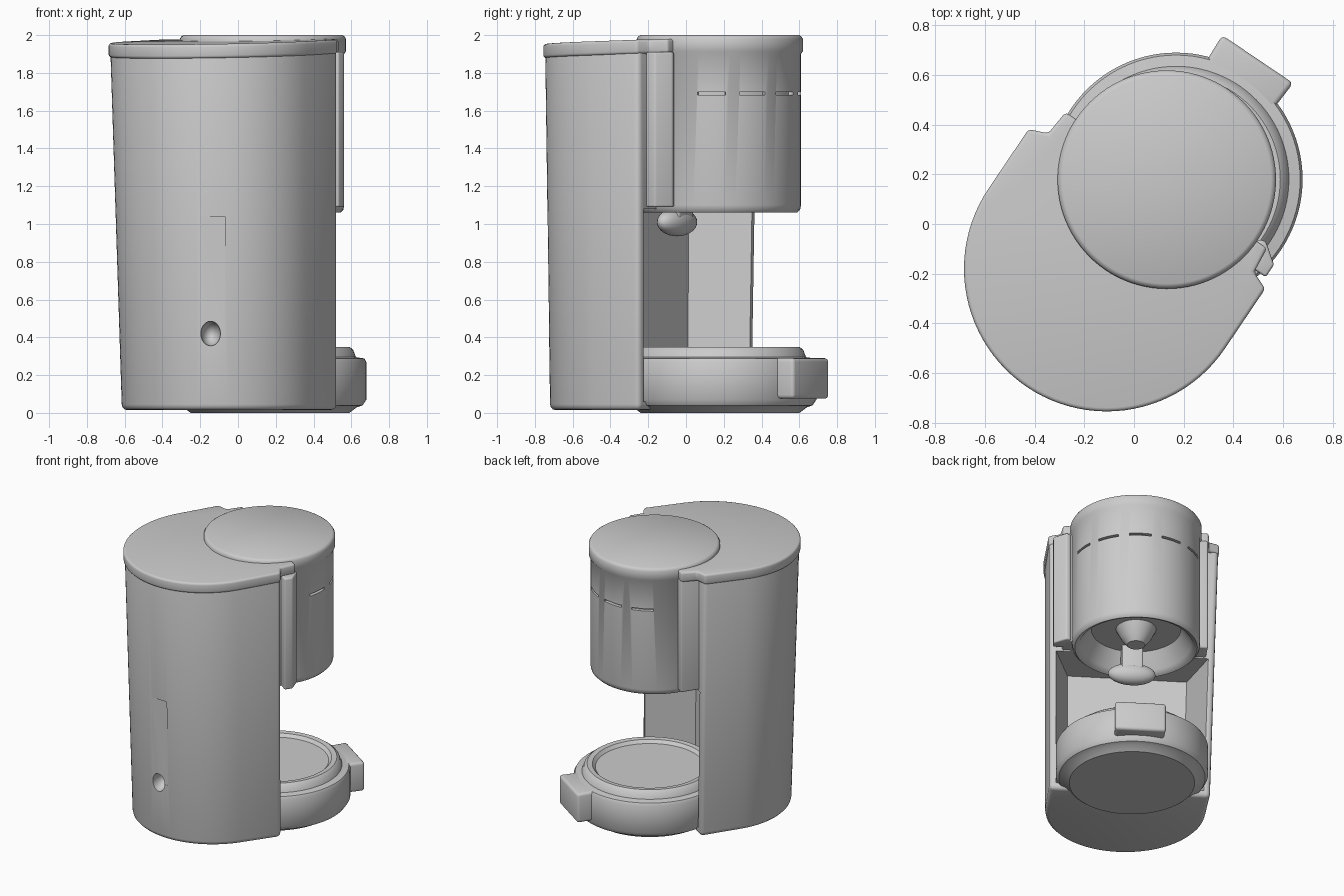
import bpy, bmesh, math
from mathutils import Matrix, Vector

cube = bpy.data.objects.get("Cube")
if cube:
    bpy.data.objects.remove(cube, do_unlink=True)

# The machine is modelled along its own axis, then turned into place
PLACE = Matrix.Translation((-0.11, -0.18, 0)) @ Matrix.Rotation(math.radians(56), 4, 'Z')

grey = bpy.data.materials.new("plain_grey")
grey.use_nodes = True
grey.diffuse_color = (0.6, 0.6, 0.6, 1)
bsdf = grey.node_tree.nodes["Principled BSDF"]
bsdf.inputs["Base Color"].default_value = (0.6, 0.6, 0.6, 1)
bsdf.inputs["Roughness"].default_value = 0.6


def finish(name, bm, place=True):
    if place:
        bm.transform(PLACE)
    bmesh.ops.recalc_face_normals(bm, faces=bm.faces)
    mesh = bpy.data.meshes.new(name)
    bm.to_mesh(mesh)
    bm.free()
    mesh.materials.append(grey)
    obj = bpy.data.objects.new(name, mesh)
    bpy.context.collection.objects.link(obj)
    return obj


def prism(name, outline, z0, z1, bevel=0.0, shape=None):
    """Extrude an outline upward, round its sharp edges, then reshape it."""
    bm = bmesh.new()
    base = bm.faces.new([bm.verts.new((x, y, z0)) for x, y in outline])
    top = bmesh.ops.extrude_face_region(bm, geom=[base])["geom"]
    for v in top:
        if isinstance(v, bmesh.types.BMVert):
            v.co.z = z1
    bmesh.ops.recalc_face_normals(bm, faces=bm.faces)
    if bevel:
        sharp = [e for e in bm.edges if e.calc_face_angle(0) > 0.6]
        bmesh.ops.bevel(bm, geom=sharp, offset=bevel, segments=3, profile=0.5,
                        affect='EDGES', clamp_overlap=True)
    if shape:
        for v in bm.verts:
            v.co = shape(v.co)
    return finish(name, bm)


def lathe(name, profile, centre, steps=96):
    bm = bmesh.new()
    verts = [bm.verts.new((r, 0, z)) for r, z in profile]
    edges = [bm.edges.new(pair) for pair in zip(verts, verts[1:])]
    bmesh.ops.spin(bm, geom=verts + edges, axis=(0, 0, 1), cent=(0, 0, 0),
                   angle=math.tau, steps=steps)
    bmesh.ops.remove_doubles(bm, verts=bm.verts, dist=1e-4)
    bm.transform(Matrix.Translation((*centre, 0)))
    return finish(name, bm)


def ball(name, centre, radii, place=True):
    bm = bmesh.new()
    bmesh.ops.create_uvsphere(bm, u_segments=32, v_segments=16, radius=1)
    bm.transform(Matrix.Translation(centre) @ Matrix.Diagonal((*radii, 1)))
    return finish(name, bm, place)


def cut(target, cutter):
    mod = target.modifiers.new("cut", 'BOOLEAN')
    mod.operation, mod.solver, mod.object = 'DIFFERENCE', 'EXACT', cutter
    deps = bpy.context.evaluated_depsgraph_get()
    mesh = bpy.data.meshes.new_from_object(target.evaluated_get(deps))
    target.modifiers.clear()
    target.data = mesh
    bpy.data.objects.remove(cutter, do_unlink=True)


def taper(co):
    """Draw the foot of the tank in toward its straight edge."""
    p = PLACE @ co
    k = 1 - 0.05 * (1 - min(co.z / 1.9, 1))
    p.x = 0.54 + (p.x - 0.54) * k
    p.y = -0.23 + (p.y + 0.23) * k
    return PLACE.inverted() @ p


def slope(co):
    """Raise the cap gently toward the brewing side."""
    return Vector((co.x, co.y, co.z + 0.03 * (co.x + 0.57)))


def d_outline(r, front):
    arc = [math.radians(90 + 180 * i / 48) for i in range(49)]
    return [(r * math.cos(a), r * math.sin(a)) for a in arc] + front


def mirrored(half):
    return half + [(x, -y) for x, y in reversed(half)]


# Water tank with the open recess for the jug
tank = prism("water_tank", d_outline(0.565, [(0.3, -0.57), (0.3, 0.57)]),
             0.015, 1.93, 0.03, taper)
cut(tank, prism("recess_cutter", mirrored([(0.42, 0.565), (-0.035, 0.41)]),
                0.06, 1.08, 0, taper))
AXIS = (0.433, 0.0)
cut(tank, lathe("cavity_cutter", [(0, 1), (0.38, 1), (0.38, 1.08), (0.3, 1.2), (0, 1.2)], AXIS))

# Level gauge groove and round socket on the tank wall
bm = bmesh.new()
bmesh.ops.create_cube(bm, size=1)
bm.transform(Matrix.Translation((-0.135, -0.745, 0.73)) @ Matrix.Diagonal((0.13, 0.045, 0.62, 1)))
cut(tank, finish("gauge_cutter", bm, False))
cut(tank, ball("socket_cutter", (-0.145, -0.72, 0.42), (0.052, 0.09, 0.065), False))

# Cap over the tank, with a raised lip and stepped shoulders
shoulder = [(0.43, 0.43), (0.43, 0.49), (0.32, 0.5), (0.29, 0.575)]
prism("tank_cap", d_outline(0.575, mirrored(list(reversed(shoulder)))[4:]
                            and [(x, -y) for x, y in reversed(shoulder)] + shoulder),
      1.875, 1.95, 0.015, slope)

# Shoulder block joining the tank to the brewing housing
prism("shoulder_block", mirrored([(0.43, 0.485), (0.2, 0.485)]), 1.09, 1.92, 0.012)
cut(bpy.data.objects["shoulder_block"],
    lathe("housing_clearance_cutter", [(0, 1), (0.4, 1), (0.4, 1.3), (0, 1.3)], AXIS))
prism("side_strip", [(0.33, -0.46), (0.33, -0.55), (0.39, -0.55), (0.45, -0.47), (0.44, -0.44)],
      1.09, 1.91, 0.01)

# Brewing housing with a lid rim and hollow underside
housing = lathe("brewing_housing", [
    (0, 1.2), (0.3, 1.2), (0.37, 1.09), (0.385, 1.07), (0.41, 1.06), (0.425, 1.075),
    (0.43, 1.1), (0.43, 1.9), (0.44, 1.915), (0.44, 1.98), (0.432, 1.993),
    (0.42, 2.0), (0, 2.0)], AXIS)

# Row of narrow vents around the housing
for i in range(5):
    a0 = math.radians(-72 + 30 * i)
    arc = [a0 + math.radians(20) * j / 6 for j in range(7)]
    ring = [(r * math.cos(a) + AXIS[0], r * math.sin(a) + AXIS[1])
            for r, order in ((0.46, arc), (0.405, arc[::-1])) for a in order]
    cut(housing, prism("vent_cutter", ring, 1.682, 1.698))

# Drip nozzle and valve tongue under the housing
lathe("drip_nozzle", [(0, 1.08), (0.06, 1.08), (0.1, 1.13), (0.14, 1.21), (0, 1.21)], AXIS, 32)
ball("valve_tongue", (0.16, 0, 1.01), (0.07, 0.16, 0.075))
prism("tongue_bracket", mirrored([(0.22, 0.07), (0.1, 0.07)]), 1.03, 1.25, 0.01)

# Warming tray with a raised ring and sunken plate
lathe("warming_tray", [
    (0, 0.0), (0.42, 0.0), (0.46, 0.03), (0.49, 0.04), (0.51, 0.07), (0.51, 0.27),
    (0.5, 0.288), (0.455, 0.295), (0.44, 0.335), (0.42, 0.35), (0.385, 0.347),
    (0.365, 0.325), (0, 0.325)], (0.455, -0.03))
prism("tray_tab", [(0.8, 0.13), (0.8, -0.19), (1.04, -0.205), (1.04, 0.14)],
      0.075, 0.29, 0.02)

# Smooth shading with crisp edges
bpy.ops.object.select_all(action='DESELECT')
for obj in bpy.context.collection.objects:
    if obj.type == 'MESH':
        obj.select_set(True)
        bpy.context.view_layer.objects.active = obj
bpy.ops.object.shade_smooth_by_angle(angle=math.radians(35))
